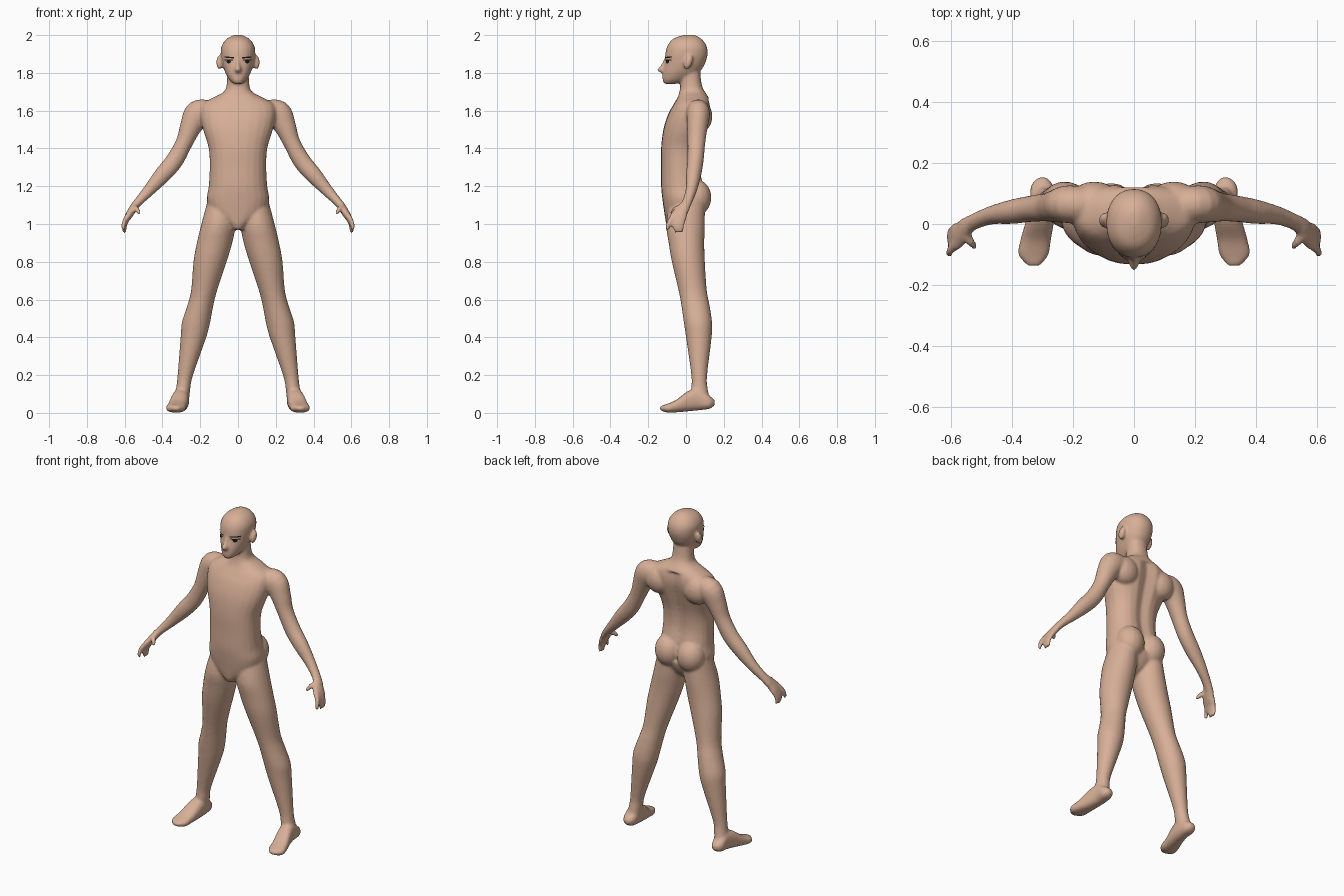
import bpy, bmesh
from math import cos, sin, pi, copysign
from mathutils import Vector, Matrix

SIDES = 24
STEPS = 4

if "Cube" in bpy.data.objects:
    bpy.data.objects.remove(bpy.data.objects["Cube"])


def material(name, color):
    mat = bpy.data.materials.new(name)
    mat.use_nodes = True
    mat.diffuse_color = color
    mat.node_tree.nodes["Principled BSDF"].inputs["Base Color"].default_value = color
    return mat


def smooth_rows(rows):
    """Catmull-Rom interpolation between the rows of section numbers."""
    rows = [Vector(r) for r in rows]
    out = []
    for i in range(len(rows) - 1):
        a, b, c = rows[max(i - 1, 0)], rows[i], rows[i + 1]
        d = rows[min(i + 2, len(rows) - 1)]
        for k in range(STEPS):
            t = k / STEPS
            out.append(b + (c - a) * (t / 2) + (a * 2 - b * 5 + c * 4 - d) * (t * t / 2)
                       + (b * 3 - a - c * 3 + d) * (t ** 3 / 2))
    return out + [rows[-1]]


def loft(bm, rings, side, square=1.0):
    """Skin a closed tube over (centre, half axis, half axis) rings."""
    loops = []
    for centre, u, v in rings:
        loop = []
        for k in range(SIDES):
            c, s = cos(2 * pi * k / SIDES), sin(2 * pi * k / SIDES)
            p = centre + u * copysign(abs(c) ** square, c) + v * copysign(abs(s) ** square, s)
            loop.append(bm.verts.new((p.x * side, p.y, p.z)))
        loops.append(loop)
    for a, b in zip(loops, loops[1:]):
        for k in range(SIDES):
            j = (k + 1) % SIDES
            bm.faces.new((a[k], a[j], b[j], b[k]))
    bm.faces.new(loops[0])
    bm.faces.new(loops[-1])
    return [v for loop in loops for v in loop]


def upright(bm, rows, side=1, square=1.0):
    """Rows are height, x from, x to, y front, y back."""
    rings = [(Vector(((x0 + x1) / 2, (y0 + y1) / 2, z)), Vector(((x1 - x0) / 2, 0, 0)),
              Vector((0, (y1 - y0) / 2, 0))) for z, x0, x1, y0, y1 in smooth_rows(rows)]
    return loft(bm, rings, side, square)


def forward(bm, rows, side):
    """Rows are y, x from, x to, z bottom, z top."""
    rings = [(Vector(((x0 + x1) / 2, y, (z0 + z1) / 2)), Vector(((x1 - x0) / 2, 0, 0)),
              Vector((0, 0, (z1 - z0) / 2))) for y, x0, x1, z0, z1 in smooth_rows(rows)]
    loft(bm, rings, side, 0.8)


def limb(bm, rows, side):
    """Rows are x, y, z, radius across, radius in depth."""
    rows = smooth_rows(rows)
    points = [Vector(r[:3]) for r in rows]
    rings = []
    for i, r in enumerate(rows):
        t = (points[min(i + 1, len(rows) - 1)] - points[max(i - 1, 0)]).normalized()
        v = (Vector((0, 1, 0)) - t * t.y).normalized()
        rings.append((points[i], t.cross(v) * r[3], v * r[4]))
    loft(bm, rings, side)


def blob(bm, place, size, side, tilt=0):
    matrix = (Matrix.Translation((place[0] * side, place[1], place[2]))
              @ Matrix.Rotation(tilt, 4, 'X') @ Matrix.Diagonal((*size, 1)))
    bmesh.ops.create_uvsphere(bm, u_segments=16, v_segments=12, radius=1, matrix=matrix)


def finish(name, bm, mat):
    mesh = bpy.data.meshes.new(name)
    bmesh.ops.recalc_face_normals(bm, faces=bm.faces)
    for f in bm.faces:
        f.smooth = True
    bm.to_mesh(mesh)
    bm.free()
    mesh.materials.append(mat)
    obj = bpy.data.objects.new(name, mesh)
    bpy.context.collection.objects.link(obj)
    return obj


skin = material("skin", (0.68, 0.43, 0.31, 1))
black = material("black", (0.01, 0.01, 0.01, 1))
bm = bmesh.new()

# Torso and neck, with a groove down the spine
torso = [(0.97, .03, -.09, .0), (1.0, .06, -.105, .05), (1.06, .14, -.115, .09),
         (1.13, .165, -.125, .105), (1.2, .155, -.132, .1), (1.3, .15, -.132, .08),
         (1.4, .155, -.132, .085), (1.5, .185, -.12, .11), (1.58, .2, -.095, .13),
         (1.635, .19, -.065, .13), (1.67, .13, -.045, .12), (1.7, .075, -.035, .1),
         (1.74, .06, -.03, .083), (1.83, .056, -.03, .073)]
for v in upright(bm, [(z, -w, w, f, b) for z, w, f, b in torso], square=0.88):
    if v.co.y > 0.03 and 1.1 < v.co.z < 1.66:
        v.co.y -= 0.022 * max(0, 1 - abs(v.co.x) / 0.06)

# Head and nose
head = [(1.742, .022, -.115, -.05), (1.76, .043, -.124, .0), (1.79, .062, -.124, .05),
        (1.82, .075, -.12, .085), (1.86, .086, -.112, .105), (1.9, .091, -.11, .115),
        (1.94, .088, -.1, .11), (1.975, .066, -.075, .088), (1.994, .036, -.035, .06),
        (2.002, .015, -.0, .04)]
upright(bm, [(z, -w, w, f, b) for z, w, f, b in head], square=0.92)
nose = [(1.875, .007, -.115), (1.845, .011, -.132), (1.817, .019, -.153), (1.8, .015, -.135)]
upright(bm, [(z, -w, w, f, -.08) for z, w, f in nose])

leg = [(1.12, .01, .162, -.085, .1), (1.0, .012, .194, -.105, .1), (.9, .03, .218, -.092, .097),
       (.8, .06, .236, -.075, .1), (.65, .11, .248, -.04, .11), (.57, .13, .268, -.025, .125),
       (.48, .147, .297, -.012, .138), (.4, .168, .304, -.0, .136), (.2, .238, .32, .028, .112),
       (.13, .252, .328, .028, .115), (.06, .26, .34, .03, .13)]
foot = [(.152, .285, .315, .04, .07), (.125, .265, .338, .022, .09), (.07, .258, .342, .014, .13),
        (.01, .262, .355, .008, .115), (-.05, .272, .372, .003, .07), (-.1, .28, .38, .002, .048),
        (-.137, .308, .35, .015, .036)]
arm = [(.14, .06, 1.605, .05, .055), (.21, .065, 1.585, .072, .062), (.25, .06, 1.515, .058, .055),
       (.285, .055, 1.43, .045, .047), (.337, .05, 1.335, .047, .043), (.4, .04, 1.26, .044, .04),
       (.47, .028, 1.18, .032, .03), (.53, .005, 1.115, .023, .027), (.558, -.015, 1.08, .021, .034)]
palm = [(.545, -.005, 1.1, .021, .027), (.575, -.035, 1.05, .02, .043),
        (.592, -.045, 1.02, .015, .045), (.602, -.04, .985, .012, .032), (.6, -.035, .955, .009, .022)]
index_finger = [(.58, -.06, 1.05, .014, .016), (.603, -.088, 1.01, .012, .014),
                (.606, -.1, .968, .01, .01)]
thumb = [(.56, -.02, 1.085, .018, .018), (.538, -.055, 1.08, .014, .014),
         (.52, -.078, 1.053, .01, .01)]

# Paired parts, mirrored left and right
for side in (1, -1):
    upright(bm, leg, side)
    forward(bm, foot, side)
    for part in (arm, palm, index_finger, thumb):
        limb(bm, part, side)
    blob(bm, (.098, .012, 1.856), (.017, .022, .04), side, -0.35)   # ear
    blob(bm, (.075, .055, 1.14), (.083, .08, .095), side)           # buttock
    blob(bm, (.13, .075, 1.57), (.085, .065, .085), side)           # shoulder blade

# Fuse every part into one continuous skin
body = finish("body", bm, skin)
remesh = body.modifiers.new("fuse", 'REMESH')
remesh.mode = 'VOXEL'
remesh.voxel_size = 0.008
remesh.use_smooth_shade = True
soften = body.modifiers.new("soften", 'SMOOTH')
soften.factor = 0.5
soften.iterations = 5


def face_plate(name, place, width, height, slant, side):
    """Thin painted patch laid onto the front of the face."""
    bm = bmesh.new()
    matrix = (Matrix.Translation((place[0] * side, -0.3, place[1]))
              @ Matrix.Rotation(-slant * side, 4, 'Y') @ Matrix.Rotation(pi / 2, 4, 'X')
              @ Matrix.Diagonal((width, height, 1, 1)))
    bmesh.ops.create_grid(bm, x_segments=8, y_segments=4, size=1, matrix=matrix)
    centre = matrix.translation
    if name.endswith("eye"):
        # Round the square patch into a disc
        for v in bm.verts:
            x, z = (v.co.x - centre.x) / width, (v.co.z - centre.z) / height
            v.co.x = centre.x + width * x * (1 - z * z / 2) ** 0.5
            v.co.z = centre.z + height * z * (1 - x * x / 2) ** 0.5
    plate = finish(name, bm, black)
    wrap = plate.modifiers.new("lay on face", 'SHRINKWRAP')
    wrap.target = body
    wrap.wrap_method = 'PROJECT'
    wrap.use_project_y = True
    wrap.use_positive_direction = True
    wrap.use_negative_direction = False
    wrap.wrap_mode = 'ABOVE_SURFACE'
    wrap.offset = 0.003


# Eyes and brows
for side, label in ((1, "left"), (-1, "right")):
    face_plate(label + "_eye", (.047, 1.86), .011, .01, 0, side)
    face_plate(label + "_lid", (.047, 1.868), .021, .003, 0, side)
    face_plate(label + "_brow", (.045, 1.882), .025, .0035, 0.1, side)
